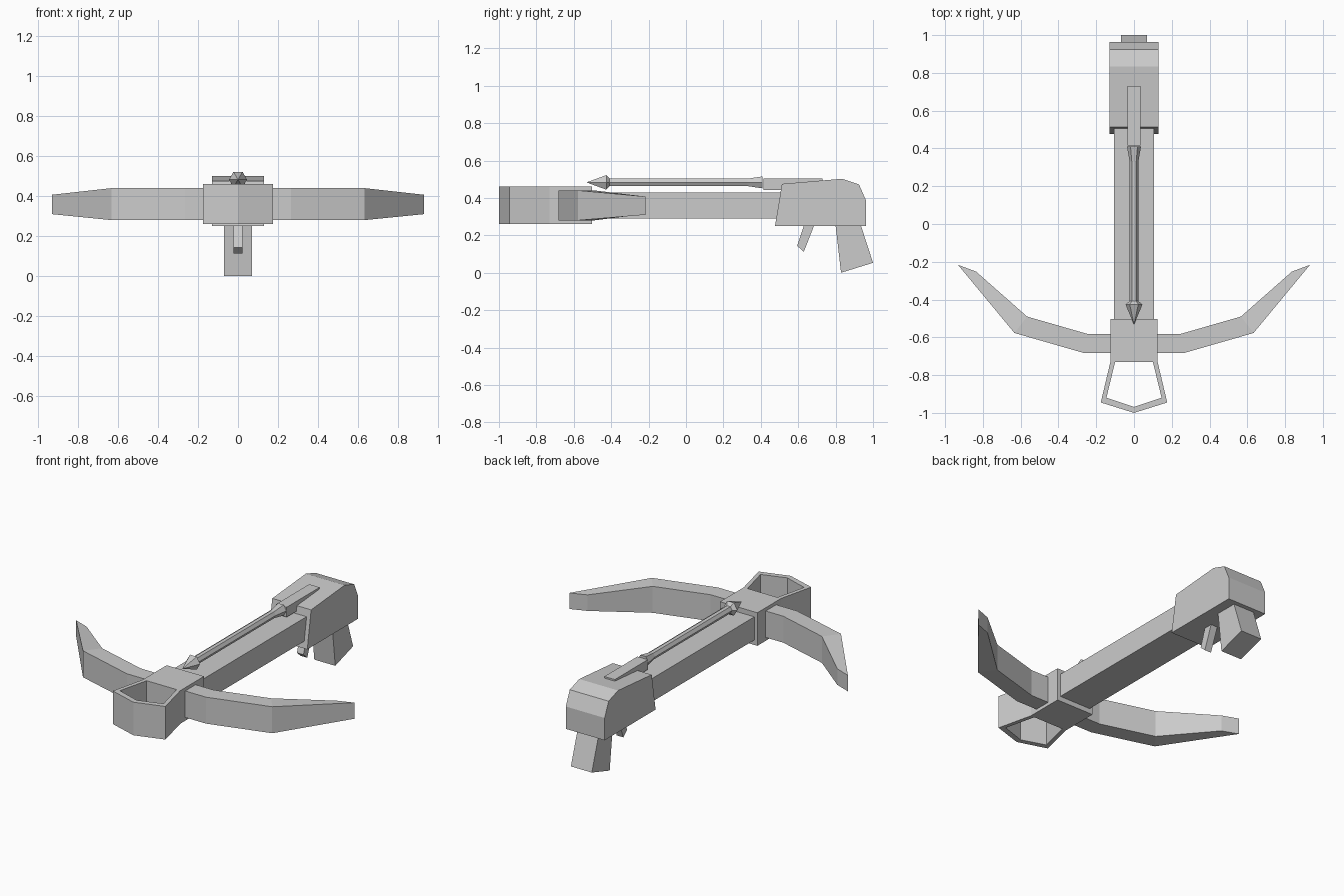
import bpy, bmesh, math
from mathutils import Vector

if "Cube" in bpy.data.objects:
    bpy.data.objects.remove(bpy.data.objects["Cube"])


def make(name, verts, faces):
    mesh = bpy.data.meshes.new(name)
    mesh.from_pydata(verts, [], faces)
    bm = bmesh.new()
    bm.from_mesh(mesh)
    bmesh.ops.recalc_face_normals(bm, faces=bm.faces)
    bm.to_mesh(mesh)
    bm.free()
    obj = bpy.data.objects.new(name, mesh)
    bpy.context.collection.objects.link(obj)
    return obj


def loft(name, rings):
    """Skin a row of equal-sized rings and cap both ends."""
    n = len(rings[0])
    verts = [Vector(p) for r in rings for p in r]
    faces = [(k * n + i, k * n + (i + 1) % n, (k + 1) * n + (i + 1) % n, (k + 1) * n + i)
             for k in range(len(rings) - 1) for i in range(n)]
    faces += [tuple(range(n)), tuple(range(len(verts) - n, len(verts)))]
    return make(name, verts, faces)


def side_prism(name, profile, half_width):
    """Side profile (y, z) extruded across x."""
    return loft(name, [[(x, y, z) for y, z in profile] for x in (-half_width, half_width)])


def box(name, half_width, y0, y1, z0, z1):
    return side_prism(name, [(y0, z0), (y1, z0), (y1, z1), (y0, z1)], half_width)


def strip(name, sections, side):
    """Bar in plan: sections of front xy, back xy and z range, on one side of x."""
    return loft(name, [[(side * fx, fy, z0), (side * bx, by, z0),
                        (side * bx, by, z1), (side * fx, fy, z1)]
                       for fx, fy, bx, by, z0, z1 in sections])


# Central beam and front block
box("beam", 0.105, -0.55, 0.55, 0.29, 0.43)
box("front_block", 0.125, -0.73, -0.503, 0.26, 0.46)

# Rear housing, grip and trigger
side_prism("rear_housing", [(0.476, 0.25), (0.513, 0.475), (0.834, 0.502),
                            (0.925, 0.472), (0.963, 0.385), (0.963, 0.25)], 0.13)
side_prism("grip", [(0.80, 0.26), (0.936, 0.26), (0.936, 0.25),
                    (1.0, 0.053), (0.829, 0.0), (0.80, 0.25)], 0.07)
side_prism("trigger", [(0.63, 0.26), (0.684, 0.26), (0.684, 0.25),
                       (0.63, 0.112), (0.594, 0.144), (0.63, 0.25)], 0.022)
box("bolt_rest", 0.035, 0.415, 0.73, 0.443, 0.503)

# Hexagonal bolt with pointed head and flared tail
bolt = [(-0.53, 0.001), (-0.426, 0.045), (-0.408, 0.023), (0.33, 0.023), (0.41, 0.037)]
loft("bolt", [[(r * math.cos(i * math.pi / 3), y, 0.483 + r * math.sin(i * math.pi / 3))
               for i in range(6)] for y, r in bolt])

# Bow limbs
limb = [(0.10, -0.683, 0.10, -0.583, 0.28, 0.44),
        (0.265, -0.683, 0.243, -0.583, 0.28, 0.44),
        (0.633, -0.577, 0.566, -0.49, 0.28, 0.44),
        (0.932, -0.216, 0.836, -0.252, 0.31, 0.407)]
for side, label in ((-1, "left"), (1, "right")):
    strip(label + "_limb", limb, side)

# Foot stirrup
outer = [(0.125, -0.73), (0.176, -0.945), (0, -1.0), (-0.176, -0.945), (-0.125, -0.73)]
inner = [(0.10, -0.73), (0.146, -0.92), (0, -0.968), (-0.146, -0.92), (-0.10, -0.73)]
strip("stirrup", [(*o, *i, 0.26, 0.46) for o, i in zip(outer, inner)], 1)
